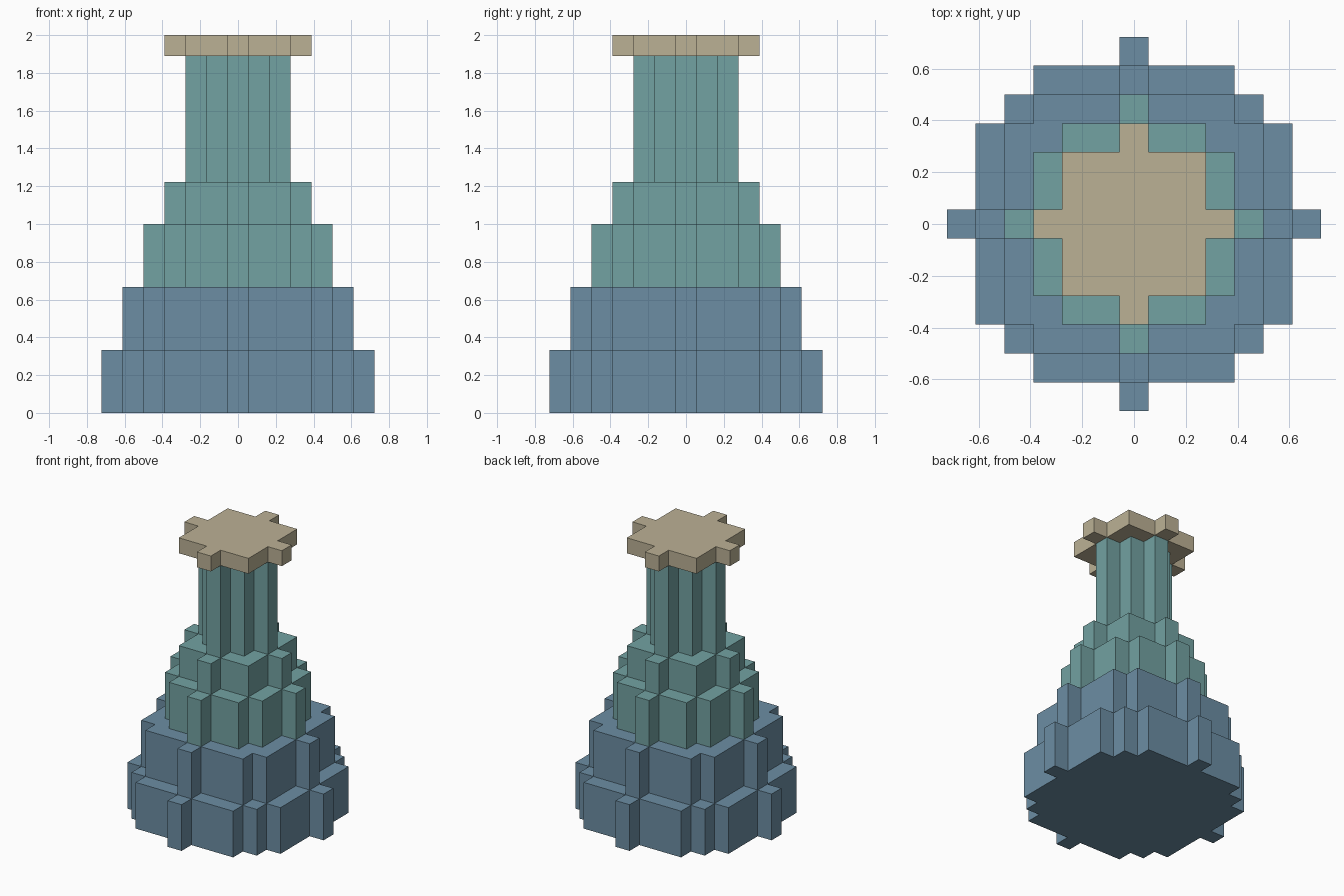
import bpy, bmesh, math

if "Cube" in bpy.data.objects:
    bpy.data.objects.remove(bpy.data.objects["Cube"])

U = 2 / 18  # block size: the model is 18 blocks tall


def material(name, rgb):
    mat = bpy.data.materials.new(name)
    mat.diffuse_color = (*rgb, 1)
    mat.use_nodes = True
    mat.node_tree.nodes["Principled BSDF"].inputs["Base Color"].default_value = mat.diffuse_color
    return mat


def disc_outline(r):
    """Stepped outline of a blocky disc, counter-clockwise, in blocks."""
    half = [math.isqrt(r * r - y * y) for y in range(r + 1)]
    quarter = []
    for y in range(1, r + 1):
        if half[y] != half[y - 1]:
            quarter += [(half[y - 1] + 0.5, y - 0.5), (half[y] + 0.5, y - 0.5)]
    quarter.append((0.5, r + 0.5))
    outline = []
    for _ in range(4):
        outline += quarter
        quarter = [(-y, x) for x, y in quarter]
    return outline


def tier(name, r, z0, z1, mat):
    bm = bmesh.new()
    base = bm.faces.new([bm.verts.new((x * U, y * U, z0 * U)) for x, y in disc_outline(r)])
    ext = bmesh.ops.extrude_face_region(bm, geom=[base], use_keep_orig=True)
    top = [v for v in ext["geom"] if isinstance(v, bmesh.types.BMVert)]
    bmesh.ops.translate(bm, vec=(0, 0, (z1 - z0) * U), verts=top)
    bmesh.ops.recalc_face_normals(bm, faces=bm.faces)
    mesh = bpy.data.meshes.new(name)
    bm.to_mesh(mesh)
    bm.free()
    mesh.materials.append(mat)
    bpy.context.collection.objects.link(bpy.data.objects.new(name, mesh))


blue = material("slate_blue", (0.15, 0.27, 0.37))
teal = material("teal", (0.17, 0.36, 0.36))
tan = material("tan", (0.50, 0.44, 0.30))

# Stacked tiers: radius, bottom and top in blocks
tier("base_tier", 6, 0, 3, blue)
tier("lower_body_tier", 5, 3, 6, blue)
tier("middle_body_tier", 4, 6, 9, teal)
tier("shoulder_tier", 3, 9, 11, teal)
tier("neck", 2, 11, 17, teal)
tier("lip_cap", 3, 17, 18, tan)
